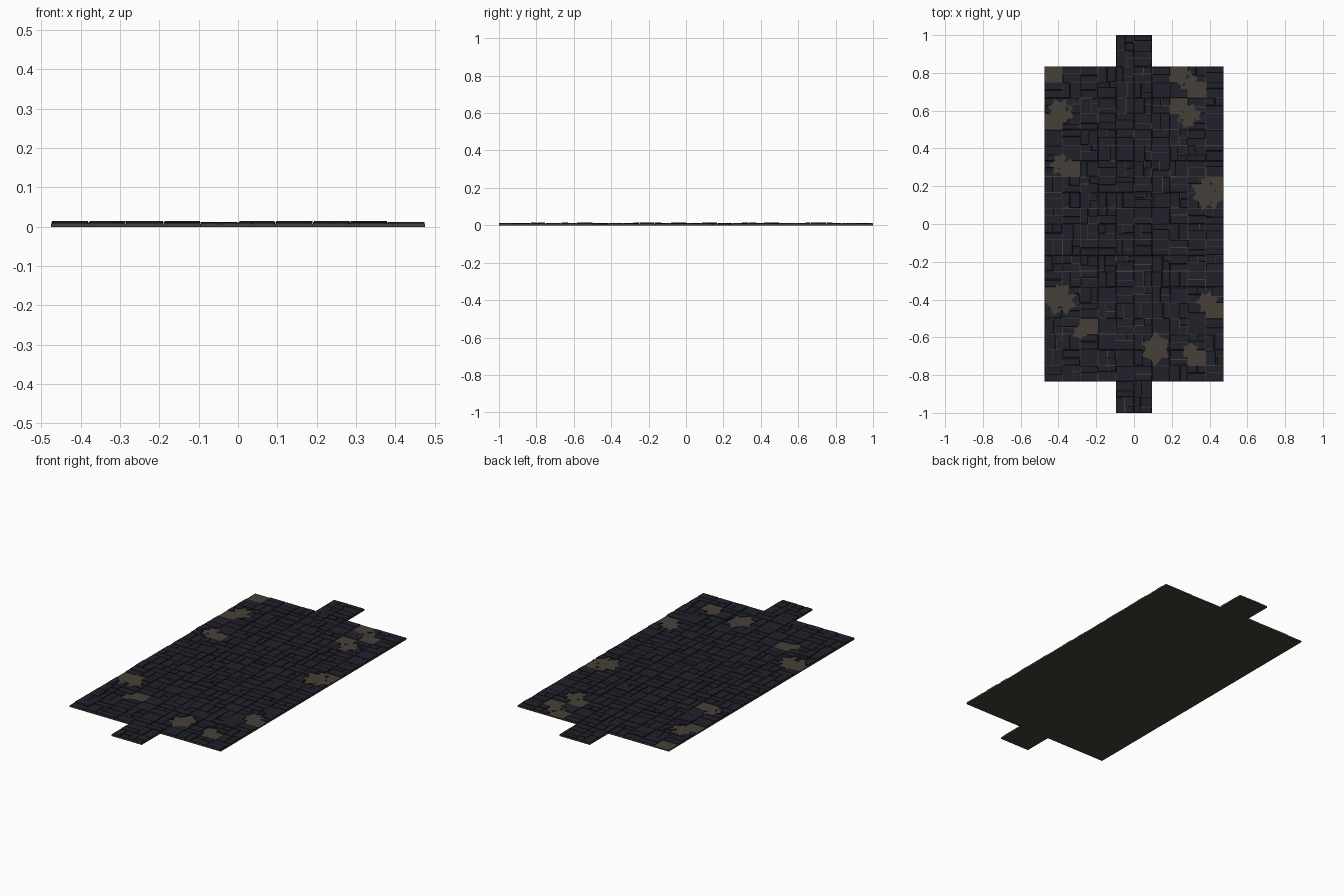
import bpy, bmesh, math, random

if "Cube" in bpy.data.objects:
    bpy.data.objects.remove(bpy.data.objects["Cube"])

random.seed(11)
CX, CY = 0.095, 1 / 12          # paving grid cell
GROUND = 0.0075                 # top of the earth slab


def material(name, rgb):
    m = bpy.data.materials.new(name)
    m.diffuse_color = (*rgb, 1)
    m.use_nodes = True
    m.node_tree.nodes["Principled BSDF"].inputs["Base Color"].default_value = m.diffuse_color
    return m


earth = material("brown earth", (0.062, 0.051, 0.038))
slate = material("dark slate", (0.0155, 0.0155, 0.025))


def finish(bm, name, mat):
    bmesh.ops.recalc_face_normals(bm, faces=bm.faces)
    me = bpy.data.meshes.new(name)
    bm.to_mesh(me)
    bm.free()
    me.materials.append(mat)
    ob = bpy.data.objects.new(name, me)
    bpy.context.collection.objects.link(ob)
    return ob


def prism(bm, pts, z0, z1, top=None):
    """Closed prism from an outline; optional different top outline."""
    lo = [bm.verts.new((x, y, z0)) for x, y in pts]
    hi = [bm.verts.new((x, y, z1)) for x, y in (top or pts)]
    bm.faces.new(lo[::-1])
    bm.faces.new(hi)
    n = len(pts)
    for i in range(n):
        j = (i + 1) % n
        bm.faces.new((lo[i], lo[j], hi[j], hi[i]))


def rect(x0, y0, x1, y1, d=0.0):
    return [(x0 + d, y0 + d), (x1 - d, y0 + d), (x1 - d, y1 - d), (x0 + d, y1 - d)]


# Earth slab with a tab at each end
bm = bmesh.new()
a, b, c = CX, 5 * CX, 10 * CY
prism(bm, [(-a, -1), (a, -1), (a, -c), (b, -c), (b, c), (a, c),
           (a, 1), (-a, 1), (-a, c), (-b, c), (-b, -c), (-a, -c)], 0, GROUND)
finish(bm, "earth_base", earth)

# Paving: every grid cell is split into a few stones
bm = bmesh.new()


def stone(x0, y0, x1, y1):
    g = [random.choice((0.0003, 0.0003, 0.0005, 0.001, 0.0025)) for _ in range(4)]
    x0, y0, x1, y1 = x0 + g[0], y0 + g[1], x1 - g[2], y1 - g[3]
    top = random.uniform(0.0105, 0.0125)
    if random.random() < 0.05:
        top = 0.0145
    prism(bm, rect(x0, y0, x1, y1), GROUND - 0.001, top,
          rect(x0, y0, x1, y1, random.uniform(0.0005, 0.0022)))


# whole cells of paving that are missing, as (column, row)
bare = [(0, 21), (0, 18), (1, 15), (7, 21), (8, 20), (7, 19), (9, 14),
        (0, 7), (2, 5), (8, 3), (9, 6)]
for row in range(24):
    cols = range(10) if 2 <= row < 22 else (4, 5)
    for col in cols:
        if (col, row) in bare:
            continue
        x, y = (col - 5) * CX, -1 + row * CY
        X, Y = x + CX, y + CY
        s = random.uniform(0.35, 0.65)
        mx, my = x + s * CX, y + s * CY
        kind = random.random()
        if kind < 0.5:                       # two courses
            stone(x, y, X, my)
            if kind < 0.2:                   # upper course split again
                stone(x, my, mx, Y)
                stone(mx, my, X, Y)
            else:
                stone(x, my, X, Y)
        elif kind < 0.85:                    # two upright stones
            stone(x, y, mx, Y)
            if kind < 0.65:
                stone(mx, y, X, my)
                stone(mx, my, X, Y)
            else:
                stone(mx, y, X, Y)
        else:
            stone(x, y, X, Y)
paving = finish(bm, "paving_stones", slate)

# Ragged holes broken into the paving (disjoint star shaped cutters)
bm = bmesh.new()
holes = [(-0.39, 0.595, 0.075, 8), (-0.385, 0.315, 0.07, 7), (0.29, 0.575, 0.075, 8),
         (0.285, 0.755, 0.065, 7), (0.395, 0.165, 0.10, 8), (-0.385, -0.40, 0.095, 8),
         (0.115, -0.66, 0.09, 6), (0.39, -0.415, 0.07, 7), (-0.285, -0.57, 0.045, 6),
         (0.30, -0.675, 0.05, 6)]
for hx, hy, r, n in holes:
    pts = []
    for i in range(2 * n):
        t = math.pi * (i + random.uniform(-0.25, 0.25)) / n
        k = r * (random.uniform(0.85, 1.05) if i % 2 else random.uniform(0.55, 0.75))
        pts.append((hx + k * math.cos(t), hy + k * math.sin(t)))
    prism(bm, pts, -0.02, 0.05)
cutter = finish(bm, "hole_cutter", earth)
cutter.hide_render = True

mod = paving.modifiers.new("holes", 'BOOLEAN')
mod.operation = 'DIFFERENCE'
mod.solver = 'EXACT'
mod.object = cutter
bpy.context.view_layer.objects.active = paving
paving.select_set(True)
bpy.ops.object.modifier_apply(modifier=mod.name)
bpy.data.objects.remove(cutter)

# Loose chips left lying in the holes
bm = bmesh.new()
for hx, hy, r, n in holes[:6]:
    for _ in range(3):
        t, k = random.uniform(0, 6.28), r * random.uniform(0.3, 0.6)
        px, py, s = hx + k * math.cos(t), hy + k * math.sin(t), random.uniform(0.005, 0.01)
        ring = [(px + s * math.cos(q * 1.2566 + t), py + s * math.sin(q * 1.2566 + t))
                for q in range(5)]
        prism(bm, ring, GROUND - 0.001, 0.0105)
finish(bm, "stone_chips", slate)
